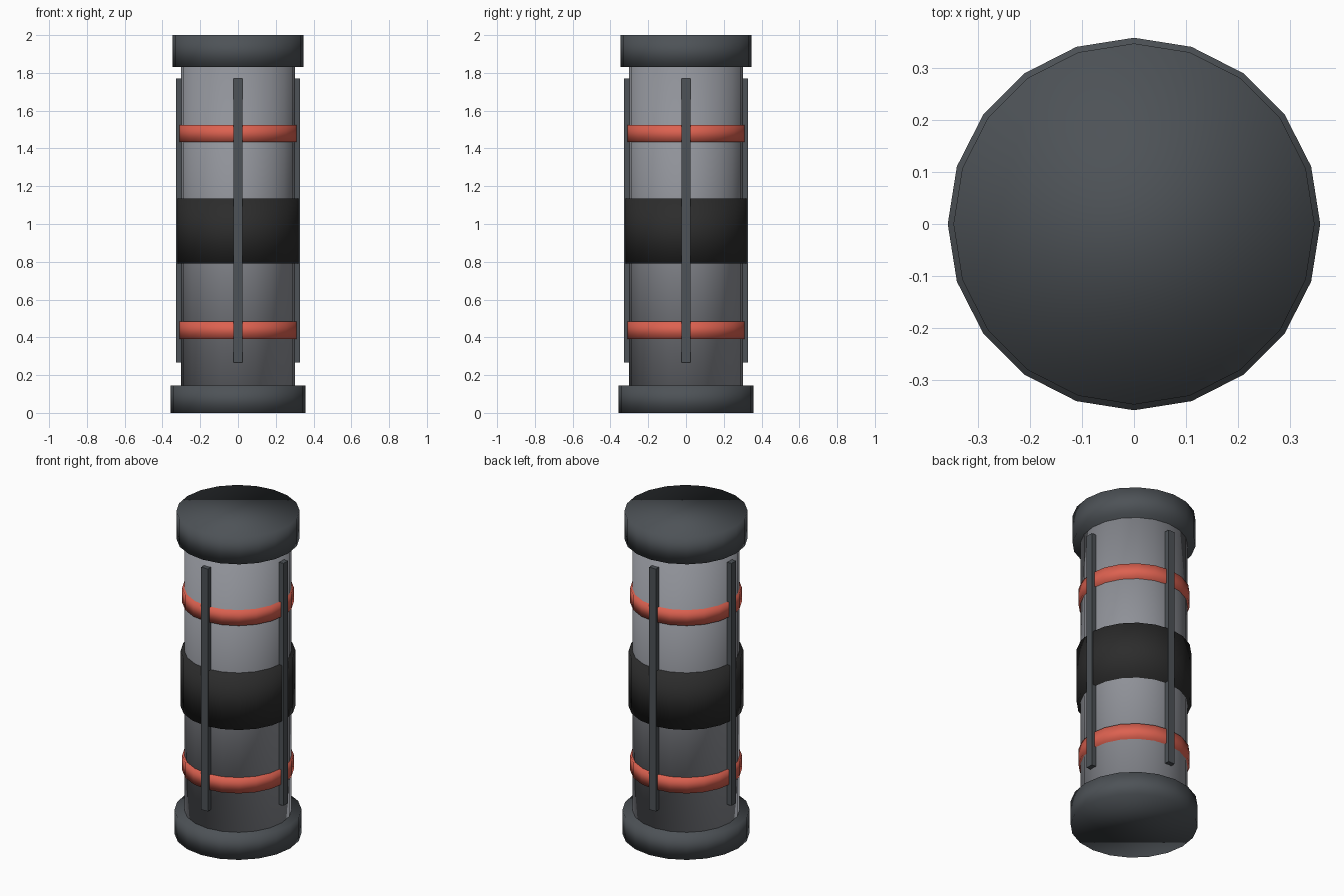
import bpy
import math

default = bpy.data.objects.get("Cube")
if default:
    bpy.data.objects.remove(default, do_unlink=True)


def make_material(name, rgb):
    mat = bpy.data.materials.new(name)
    mat.use_nodes = True
    mat.diffuse_color = (*rgb, 1)
    mat.node_tree.nodes["Principled BSDF"].inputs["Base Color"].default_value = (*rgb, 1)
    return mat


slate = make_material("dark slate", (0.075, 0.085, 0.095))
steel = make_material("grey metal", (0.28, 0.29, 0.32))
rubber = make_material("black rubber", (0.025, 0.025, 0.025))
red = make_material("warning red", (0.72, 0.12, 0.08))


def drum(name, radius, bottom, top, mat):
    """Softly shaded twenty-sided cylinder between two heights."""
    bpy.ops.mesh.primitive_cylinder_add(
        vertices=20, radius=radius, depth=top - bottom,
        location=(0, 0, (bottom + top) / 2))
    obj = bpy.context.object
    obj.name = name
    obj.data.materials.append(mat)
    bpy.ops.object.shade_smooth()


# Main tube and end caps
drum("body", 0.302, 0.10, 1.88, steel)
drum("base_cap", 0.358, 0, 0.145, slate)
drum("top_cap", 0.347, 1.83, 2, slate)

# Grip and coloured rings
drum("grip_band", 0.323, 0.79, 1.135, rubber)
drum("lower_ring", 0.314, 0.392, 0.485, red)
drum("upper_ring", 0.314, 1.433, 1.525, red)

# Four upright ribs
for i, side in enumerate(("left", "back", "right", "front")):
    angle = i * math.pi / 2
    bpy.ops.mesh.primitive_cube_add(
        size=1, rotation=(0, 0, angle),
        location=(0.306 * math.cos(angle), 0.306 * math.sin(angle), 1.018))
    rib = bpy.context.object
    rib.name = side + "_rib"
    rib.scale = (0.045, 0.045, 1.505)
    rib.data.materials.append(slate)
